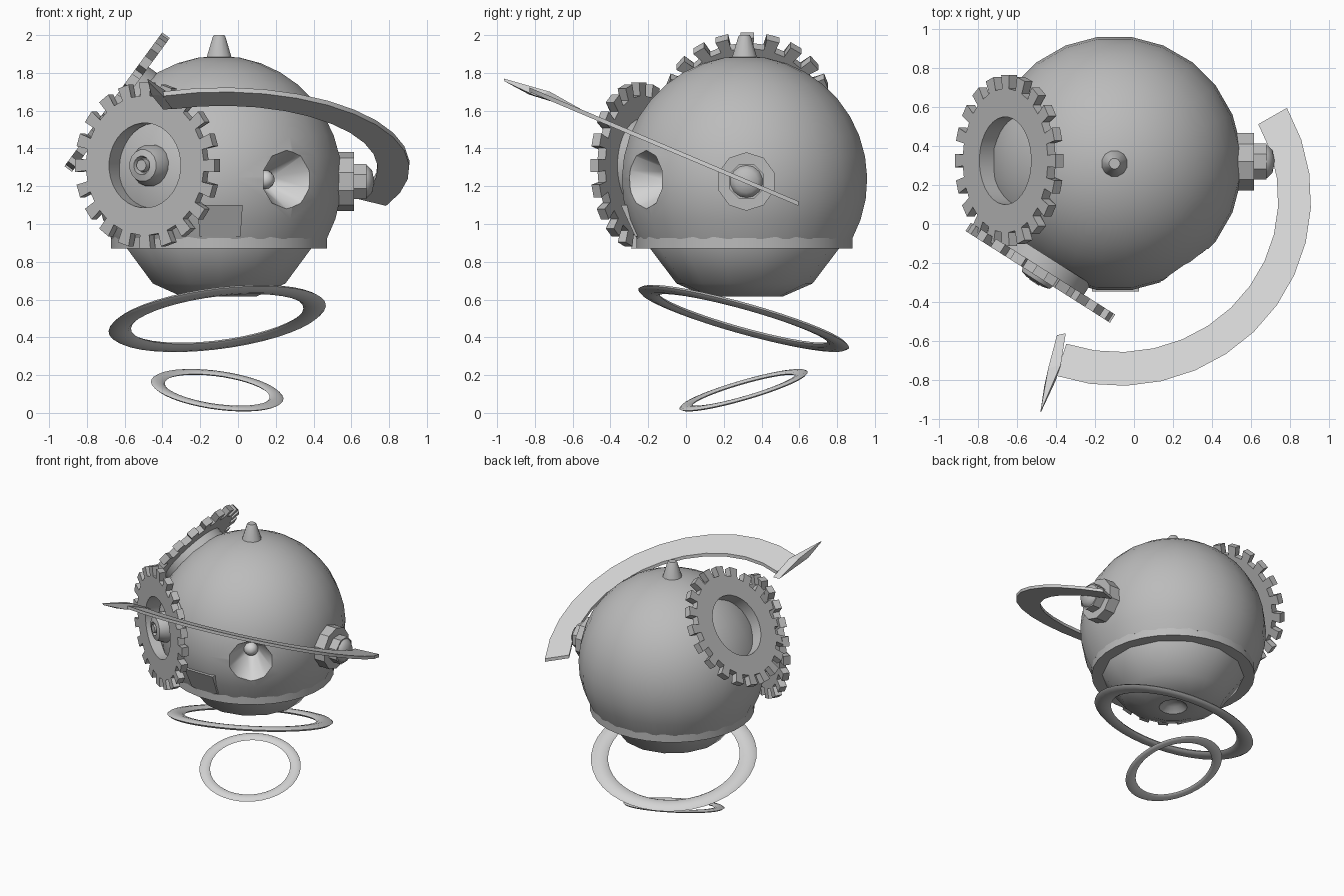
import bpy, bmesh, math
from mathutils import Vector, Matrix

if "Cube" in bpy.data.objects:
    bpy.data.objects.remove(bpy.data.objects["Cube"])


def material(name, v):
    m = bpy.data.materials.new(name)
    m.diffuse_color = (v, v, v, 1)
    m.use_nodes = True
    m.node_tree.nodes["Principled BSDF"].inputs["Base Color"].default_value = m.diffuse_color
    return m


GREY = material("mid grey", 0.5)
LIGHT = material("light grey", 0.66)
CENTRE = Vector((-0.10, 0.31, 1.235))
RADIUS = 0.655


def smooth(ob, angle=32):
    bpy.ops.object.select_all(action='DESELECT')
    ob.select_set(True)
    bpy.context.view_layer.objects.active = ob
    bpy.ops.object.shade_smooth_by_angle(angle=math.radians(angle))


def finish(name, bm, mats, matrix=None, angle=32):
    bmesh.ops.remove_doubles(bm, verts=bm.verts, dist=1e-5)
    bmesh.ops.recalc_face_normals(bm, faces=bm.faces)
    if matrix is not None:
        bm.transform(matrix)
    me = bpy.data.meshes.new(name)
    bm.to_mesh(me)
    bm.free()
    for m in mats:
        me.materials.append(m)
    ob = bpy.data.objects.new(name, me)
    bpy.context.collection.objects.link(ob)
    if angle:
        smooth(ob, angle)
    return ob


def aim(loc, direction):
    rot = Vector(direction).normalized().to_track_quat('Z', 'Y').to_matrix().to_4x4()
    return Matrix.Translation(loc) @ rot


def loops_mesh(loops, wrap_loops=False):
    """Join equal point loops, each closed, with quads."""
    bm = bmesh.new()
    rows = [[bm.verts.new(p) for p in loop] for loop in loops]
    n = len(rows[0])
    for i in range(len(rows) if wrap_loops else len(rows) - 1):
        a, b = rows[i], rows[(i + 1) % len(rows)]
        for j in range(n):
            k = (j + 1) % n
            bm.faces.new((a[j], a[k], b[k], b[j]))
    return bm


def lathe(name, profile, segs, matrix, mats=(GREY,), angle=32, wrap=False):
    loops = [[(r * math.cos(2 * math.pi * (j + 0.5) / segs),
               r * math.sin(2 * math.pi * (j + 0.5) / segs), z) for j in range(segs)]
             for r, z in profile]
    return finish(name, loops_mesh(loops, wrap), mats, matrix, angle)


UP = Matrix.Translation((CENTRE.x, CENTRE.y, 0))

# Round body, cut flat at the bottom
low = -math.asin((CENTRE.z - 0.92) / RADIUS)
prof = [(0, 0.92)]
for i in range(13):
    t = low + (math.pi / 2 - low) * i / 12
    prof.append((RADIUS * math.cos(t) if i < 12 else 0, CENTRE.z + RADIUS * math.sin(t)))
body = lathe("body", prof, 24, UP, (GREY, LIGHT), 0)

# Conical porthole cut into the body
port_dir = Vector((0.565, -0.825, 0)).normalized()
cutter = lathe("porthole_cutter", [(0, 0.43), (0.05, 0.43), (0.157, 0.635), (0.21, 0.737), (0, 0.737)],
               10, aim(CENTRE, port_dir), (GREY, LIGHT), 0)
for p in cutter.data.polygons:
    p.material_index = 1
mod = body.modifiers.new("porthole", 'BOOLEAN')
mod.operation = 'DIFFERENCE'
mod.solver = 'EXACT'
mod.object = cutter
bpy.context.view_layer.objects.active = body
bpy.ops.object.modifier_apply(modifier=mod.name)
bpy.data.objects.remove(cutter)
smooth(body, 38)
lathe("porthole_lens", [(0.05, 0.42), (0.05, 0.44), (0.035, 0.47), (0, 0.485)], 12,
      aim(CENTRE, port_dir), (LIGHT,), 60)

# Waist band, lower hull with a hollow, and top spike
lathe("waist_band", [(0.48, 0.87), (0.575, 0.87), (0.575, 0.935), (0.48, 0.935)], 32, UP, wrap=True)
lathe("lower_hull", [(0, 0.9), (0.505, 0.9), (0.5, 0.87), (0.36, 0.685), (0.2, 0.615),
                     (0.1, 0.615), (0.06, 0.65), (0, 0.665)], 14, UP)
lathe("top_spike", [(0, 1.86), (0.072, 1.87), (0.035, 1.99), (0.028, 2.0), (0, 2.0)], 12, UP)


def gear(name, loc, direction):
    """Toothed ring with an inner collar reaching back to the body."""
    teeth, half = 20, 0.025
    outer, inner = [], []
    for i in range(teeth):
        a = 2 * math.pi * i / teeth
        for da, r in ((-0.065, 0.37), (-0.08, 0.44), (0.08, 0.44), (0.065, 0.37)):
            outer.append((r * math.cos(a + da), r * math.sin(a + da)))
            b = a + math.copysign(0.05 if r > 0.4 else 0.1, da)
            inner.append((0.225 * math.cos(b), 0.225 * math.sin(b)))
    loops = [[(x, y, z) for x, y in ring] for ring, z in
             ((inner, -half), (outer, -half), (outer, half), (inner, half))]
    m = aim(loc, direction)
    finish(name, loops_mesh(loops, True), (GREY,), m)
    lathe(name + "_collar", [(0.225, -0.09), (0.225, 0.025), (0.25, 0.025), (0.25, -0.09)],
          32, m, wrap=True)


FACE_LOC, FACE_DIR = (-0.48, -0.25, 1.31), (-0.536, -0.844, 0)
gear("front_gear", FACE_LOC, FACE_DIR)
gear("upper_gear", (-0.64, 0.325, 1.645), (-0.807, 0, 0.59))

# Stepped knob in the middle of the front gear
lathe("gear_knob", [(0.11, -0.06), (0.11, -0.01), (0.085, 0.045), (0.05, 0.055), (0.04, 0.03),
                    (0.035, 0.03), (0.03, 0.06), (0, 0.06)], 16, aim(FACE_LOC, FACE_DIR))

# Bolt on the right side: washer, nut and domed end
SIDE = aim((0, CENTRE.y + 0.01, 1.225), (1, 0, 0))
lathe("bolt_washer", [(0, 0.52), (0.155, 0.52), (0.155, 0.615), (0, 0.615)], 10, SIDE, angle=20)
lathe("bolt_nut", [(0, 0.6), (0.1, 0.6), (0.1, 0.68), (0, 0.68)], 8, SIDE, angle=20)
lathe("bolt_dome", [(0.09, 0.66), (0.085, 0.685), (0.06, 0.71), (0, 0.722)], 14, SIDE, angle=50)

# Leaning plate low on the front
bm = bmesh.new()
for x, y, z in ((0.12, -0.345, 1.1), (0.108, -0.27, 0.935)):
    for s in (-1, 1):
        for back in (0, 0.06):
            bm.verts.new((-0.095 + s * x, y + back, z))
bmesh.ops.convex_hull(bm, input=bm.verts)
finish("front_plate", bm, (GREY,), angle=0)

# Tilted flat arc sweeping round the front right
bm = bmesh.new()
rows = []
for i in range(14):
    t = math.radians(29 - 138 * i / 13)
    row = []
    for rx, ry, dz in ((0.82, 0.787, -0.012), (0.988, 0.96, -0.012),
                       (0.988, 0.96, 0.012), (0.82, 0.787, 0.012)):
        x, y = -0.08 + rx * math.cos(t), 0.13 + ry * math.sin(t)
        row.append(bm.verts.new((x, y, 1.36 - 0.423 * y + dz)))
    rows.append(row)
for a, b in zip(rows, rows[1:]):
    for j in range(4):
        bm.faces.new((a[j], a[(j + 1) % 4], b[(j + 1) % 4], b[j]))
bm.faces.new(rows[0])
bm.faces.new(rows[-1])
finish("orbit_arc", bm, (LIGHT,))

# Slanted blade at the end of the arc
bm = bmesh.new()
for p in ((-0.48, -0.965, 1.77), (-0.475, -0.96, 1.755), (-0.46, -0.83, 1.685), (-0.40, -0.80, 1.68),
          (-0.395, -0.57, 1.605), (-0.35, -0.56, 1.61), (-0.44, -0.74, 1.705), (-0.375, -0.72, 1.70)):
    bm.verts.new(p)
bmesh.ops.convex_hull(bm, input=bm.verts)
finish("arc_blade", bm, (LIGHT,), angle=0)

# Two flattened rings floating below
for name, z, major, minor, normal in (
        ("upper_ring", 0.50, 0.52, 0.06, (-0.13, 0.28, 1)),
        ("lower_ring", 0.12, 0.317, 0.037, (0.14, -0.29, 1))):
    prof = [(major + minor * math.cos(k * math.pi / 4), 0.3 * minor * math.sin(k * math.pi / 4))
            for k in range(8)]
    lathe(name, prof, 40, aim((-0.11, 0.305, z), normal), (LIGHT,), 60, True)
